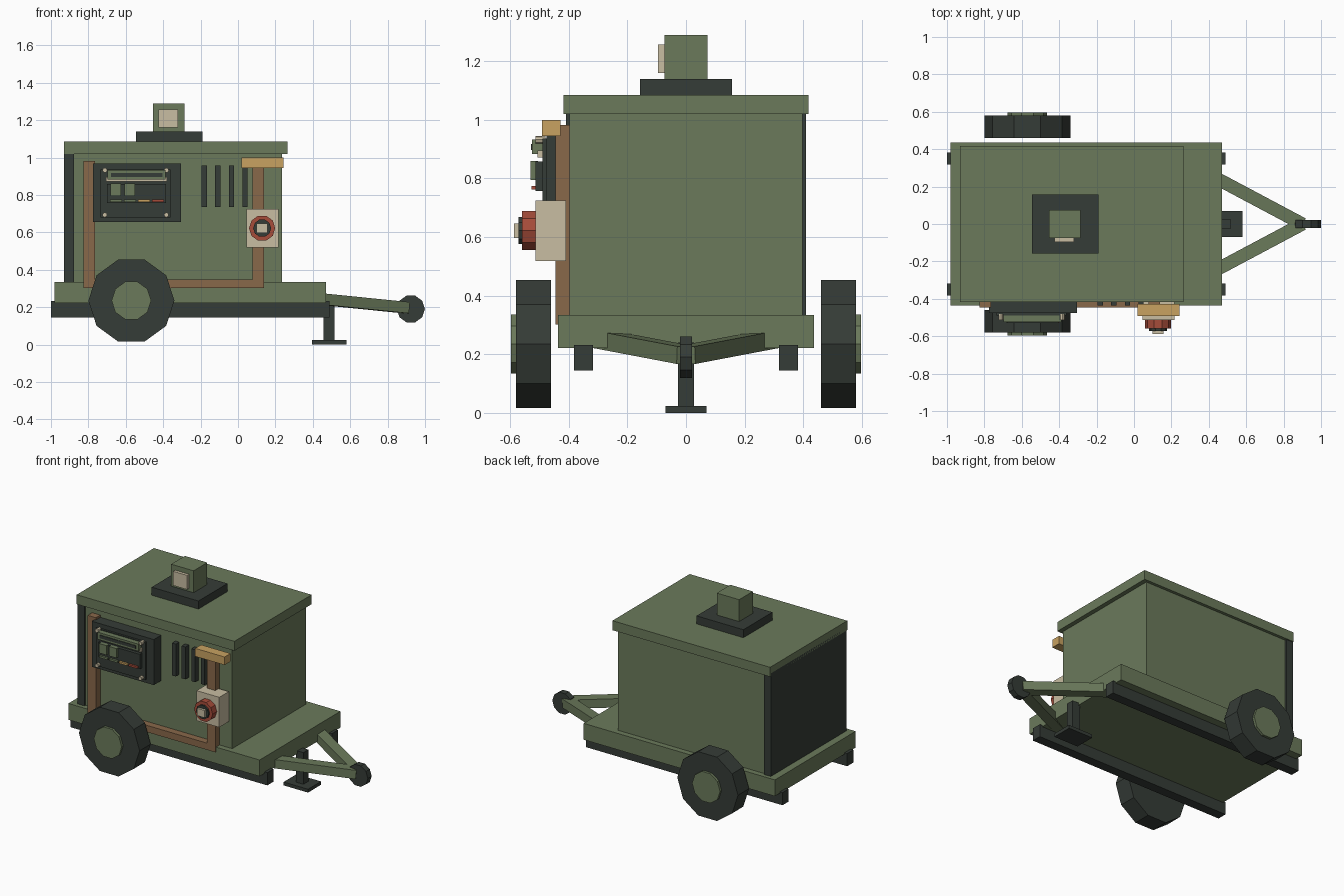
import bpy, bmesh
from math import pi
from mathutils import Vector, Matrix

cube = bpy.data.objects.get("Cube")
if cube:
    bpy.data.objects.remove(cube, do_unlink=True)


def material(name, rgb):
    m = bpy.data.materials.new(name)
    m.use_nodes = True
    m.diffuse_color = (*rgb, 1)
    m.node_tree.nodes["Principled BSDF"].inputs["Base Color"].default_value = (*rgb, 1)
    return m


GREEN = material("olive_green", (.147, .195, .105))
DARK = material("charcoal", (.036, .045, .038))
BROWN = material("brown", (.25, .14, .068))
BEIGE = material("beige", (.58, .51, .36))
AMBER = material("amber", (.58, .36, .12))
RED = material("red", (.38, .072, .042))


def finish(name, bm, mat):
    mesh = bpy.data.meshes.new(name)
    bm.to_mesh(mesh)
    bm.free()
    mesh.materials.append(mat)
    ob = bpy.data.objects.new(name, mesh)
    bpy.context.collection.objects.link(ob)


def box(name, mat, x, y, z):
    """Box from its (low, high) range on each axis."""
    bm = bmesh.new()
    bmesh.ops.create_cube(bm, size=1)
    for v in bm.verts:
        v.co = Vector([(a + b) / 2 + c * (b - a) for (a, b), c in zip((x, y, z), v.co)])
    finish(name, bm, mat)


def disc(name, mat, x, z, radius, y, sides=10):
    """Prism along y, centred at x, z, with a corner pointing along x."""
    bm = bmesh.new()
    bmesh.ops.create_cone(bm, cap_ends=True, segments=sides, radius1=radius,
                          radius2=radius, depth=y[1] - y[0])
    spin = Matrix.Rotation(pi / 2, 4, 'X')
    if max(v.co.x for v in bm.verts) < radius * .999:
        spin = spin @ Matrix.Rotation(pi / 2, 4, 'Z')
    bm.transform(Matrix.Translation((x, sum(y) / 2, z)) @ spin)
    finish(name, bm, mat)


def beam(name, mat, start, end, width, height):
    """Square bar between two points."""
    a, b = Vector(start), Vector(end)
    d = b - a
    side = Vector((0, 0, 1)).cross(d).normalized()
    up = d.normalized().cross(side)
    bm = bmesh.new()
    bmesh.ops.create_cube(bm, size=1)
    for v in bm.verts:
        c = v.co.copy()
        v.co = a + d * (c.x + .5) + side * c.y * width + up * c.z * height
    finish(name, bm, mat)


# Chassis, deck and housing
box("deck", GREEN, (-.98, .47), (-.437, .437), (.222, .334))
box("housing", GREEN, (-.9, .235), (-.398, .398), (.33, 1.03))
box("rear_panel", DARK, (-.93, -.878), (-.41, .41), (.33, 1.04))
box("roof", GREEN, (-.93, .265), (-.418, .418), (1.02, 1.085))

# Parts mirrored left and right of the centre line
for side, s in (("front", -1), ("back", 1)):
    def span(a, b):
        return tuple(sorted((a * s, b * s)))
    box(side + "_rail", DARK, (-1, .49), span(.317, .383), (.145, .232))
    disc(side + "_tyre", DARK, -.57, .235, .23, span(.46, .58))
    disc(side + "_hub", GREEN, -.57, .235, .106, span(.52, .597))
    beam(side + "_drawbar", GREEN, (.366, .284 * s, .251), (.9, 0, .197), .07, .06)

# Hitch and support leg
disc("hitch_wheel", DARK, .924, .19, .075, (-.021, .021))
box("support_leg", DARK, (.458, .515), (-.027, .027), (.01, .24))
box("support_foot", DARK, (.395, .58), (-.07, .07), (0, .023))

# Roof vent
box("vent_base", DARK, (-.545, -.19), (-.157, .157), (1.08, 1.14))
box("vent_box", GREEN, (-.455, -.285), (-.074, .074), (1.13, 1.29))
box("vent_plate", BEIGE, (-.425, -.32), (-.095, -.07), (1.16, 1.257))

# Conduit along the front
conduit_y = (-.446, -.395)
box("conduit_left", BROWN, (-.827, -.765), conduit_y, (.302, .982))
box("conduit_right", BROWN, (.078, .14), conduit_y, (.302, .982))
box("conduit_bottom", BROWN, (-.765, .078), conduit_y, (.302, .348))
box("warning_lamp", AMBER, (.02, .243), (-.492, -.428), (.945, 1))

# Louvres
for i in range(4):
    x = -.181 + .073 * i
    box("louvre_%d" % (i + 1), DARK, (x - .014, x + .014), (-.435, -.39), (.735, .957))

# Control panel
box("control_panel", DARK, (-.775, -.305), (-.476, -.395), (.655, .967))
box("panel_face", DARK, (-.735, -.36), (-.49, -.47), (.68, .937))
box("display_trim", BEIGE, (-.705, -.38), (-.506, -.485), (.872, .895))
box("display", GREEN, (-.697, -.388), (-.525, -.485), (.883, .932))
box("display_slot", DARK, (-.68, -.405), (-.529, -.52), (.897, .918))
box("button_board", DARK, (-.7, -.385), (-.513, -.485), (.757, .858))
for i, mat in enumerate((GREEN, GREEN, AMBER, RED)):
    x = -.653 + .075 * i
    box("button_%d" % (i + 1), mat, (x - .032, x + .032), (-.527, -.505), (.762, .775))
    if i < 2:
        box("gauge_%d" % (i + 1), GREEN, (x - .028, x + .028), (-.53, -.505), (.795, .86))
for x in (-.712, -.383):
    for z in (.932, .693):
        disc("panel_screw", BEIGE, x, z, .013, (-.514, -.48), 8)

# Switch box with rotary knob
box("switch_box", BEIGE, (.045, .217), (-.513, -.41), (.519, .725))
disc("switch_ring", RED, .129, .622, .07, (-.559, -.505))
disc("switch_collar", DARK, .129, .622, .048, (-.571, -.55))
box("switch_knob", BEIGE, (.1, .157), (-.587, -.565), (.597, .647))
